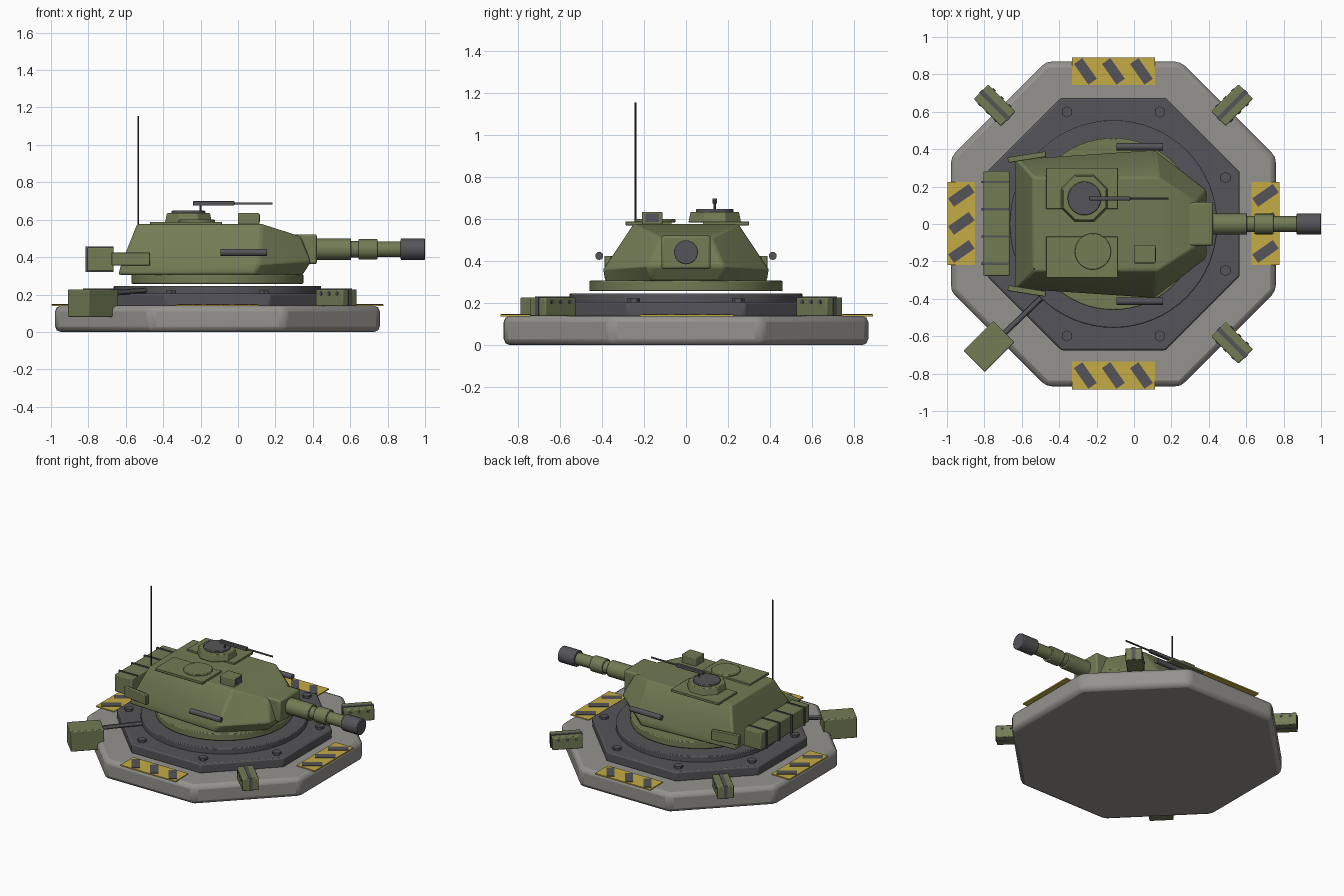
import bpy, bmesh, math
from mathutils import Matrix, Vector

cube = bpy.data.objects.get("Cube")
if cube:
    bpy.data.objects.remove(cube)


def material(name, color):
    m = bpy.data.materials.new(name)
    m.use_nodes = True
    m.diffuse_color = (*color, 1)
    m.node_tree.nodes["Principled BSDF"].inputs["Base Color"].default_value = (*color, 1)
    return m


OLIVE = material("olive paint", (0.17, 0.20, 0.09))
CONCRETE = material("concrete", (0.30, 0.29, 0.27))
STEEL = material("dark steel", (0.09, 0.09, 0.10))
YELLOW = material("hazard yellow", (0.56, 0.41, 0.06))
BLACK = material("antenna black", (0.03, 0.03, 0.035))
CX = -0.11  # centre of the platform along x


def finish(name, bm, mat, bevel=0.0, segments=2):
    mesh = bpy.data.meshes.new(name)
    bmesh.ops.recalc_face_normals(bm, faces=bm.faces)
    bm.to_mesh(mesh)
    bm.free()
    ob = bpy.data.objects.new(name, mesh)
    bpy.context.collection.objects.link(ob)
    mesh.materials.append(mat)
    if bevel:
        mod = ob.modifiers.new("Bevel", 'BEVEL')
        mod.width, mod.segments = bevel, segments
        mod.limit_method, mod.angle_limit = 'ANGLE', math.radians(25)
    bpy.ops.object.select_all(action='DESELECT')
    ob.select_set(True)
    bpy.context.view_layer.objects.active = ob
    bpy.ops.object.shade_smooth_by_angle(angle=math.radians(30))
    return ob


def box(name, center, size, mat, angle=0.0, bevel=0.0):
    bm = bmesh.new()
    m = (Matrix.Translation(center) @ Matrix.Rotation(angle, 4, 'Z')
         @ Matrix.Diagonal((*size, 1)))
    bmesh.ops.create_cube(bm, size=1, matrix=m)
    return finish(name, bm, mat, bevel)


def rod(name, start, end, radius, mat, sides=24, bevel=0.0, tip=None, twist=0.0):
    """Cylinder or cone frustum between two points."""
    a, b = Vector(start), Vector(end)
    bm = bmesh.new()
    m = (Matrix.Translation((a + b) / 2) @ (b - a).to_track_quat('Z', 'Y').to_matrix().to_4x4()
         @ Matrix.Rotation(twist, 4, 'Z'))
    bmesh.ops.create_cone(bm, cap_ends=True, segments=sides, radius1=radius,
                          radius2=radius if tip is None else tip,
                          depth=(b - a).length, matrix=m)
    return finish(name, bm, mat, bevel)


def disc(name, x, y, z0, z1, radius, mat, sides=48, **kw):
    return rod(name, (x, y, z0), (x, y, z1), radius, mat, sides, **kw)


EIGHTH = math.pi / 8
OCT = 1 / math.cos(EIGHTH)  # flat-to-corner ratio of an octagon

# Platform
disc("concrete_base", CX, 0, 0, 0.14, 0.868 * OCT, CONCRETE, 8, twist=EIGHTH, bevel=0.03)
disc("steel_plate", CX, 0, 0.135, 0.205, 0.675 * OCT, STEEL, 8, twist=EIGHTH, bevel=0.01)
disc("bearing_ring", CX, 0, 0.2, 0.246, 0.555, STEEL, 64, bevel=0.006)
disc("turret_ring", CX, 0, 0.257, 0.307, 0.46, OLIVE, 64, bevel=0.006)
for i in range(8):
    a = EIGHTH + i * math.pi / 4
    disc("plate_bolt", CX + 0.648 * math.cos(a), 0.648 * math.sin(a),
         0.2, 0.222, 0.03, STEEL, 6)

# Hazard plates with slanted stripes on the four straight sides
for i in range(4):
    turn = Matrix.Translation((CX, 0.003, 0)) @ Matrix.Rotation(i * math.pi / 2, 4, 'Z')
    box("hazard_plate", turn @ Vector((0, -0.813, 0.142)), (0.445, 0.148, 0.009), YELLOW,
        i * math.pi / 2)
    for s in (-0.15, 0, 0.15):
        box("hazard_stripe", turn @ Vector((s, -0.813, 0.1465)), (0.055, 0.135, 0.006),
            STEEL, i * math.pi / 2 + math.radians(35))

# Small strapped crates on three diagonal sides
for sx, sy in ((1, 1), (1, -1), (-1, 1)):
    ang = math.atan2(sy, sx)
    place = Matrix.Translation((CX + sx * 0.635, sy * 0.635, 0)) @ Matrix.Rotation(ang, 4, 'Z')
    box("crate", place @ Vector((0, 0, 0.183)), (0.205, 0.11, 0.09), OLIVE, ang, 0.006)
    box("crate_strap", place @ Vector((0, 0, 0.185)), (0.213, 0.024, 0.094), STEEL, ang)
    for side in (-1, 1):
        for t in (-0.06, 0, 0.06):
            rod("crate_stud", place @ Vector((t, side * 0.05, 0.205)),
                place @ Vector((t, side * 0.06, 0.205)), 0.01, STEEL, 8)

# Power box with its conduit on the remaining diagonal
box("power_box", (-0.775, -0.655, 0.154), (0.225, 0.16, 0.148), OLIVE, math.pi / 4, 0.006)
rod("power_conduit", (-0.72, -0.61, 0.205), (-0.48, -0.38, 0.222), 0.015, STEEL, 12)

# Turret shell: convex hull of mirrored corner points
corners = [(-0.64, 0.345, 0.305), (0.09, 0.385, 0.305), (0.345, 0.16, 0.305),
           (-0.625, 0.345, 0.36), (0.11, 0.395, 0.36), (0.39, 0.18, 0.375),
           (-0.54, 0.25, 0.576), (0.13, 0.25, 0.576), (0.335, 0.12, 0.51)]
bm = bmesh.new()
for x, y, z in corners:
    for side in (-1, 1):
        bm.verts.new((x, side * y, z))
bmesh.ops.convex_hull(bm, input=bm.verts)
bmesh.ops.dissolve_limit(bm, angle_limit=math.radians(4), verts=bm.verts, edges=bm.edges)
finish("turret_shell", bm, OLIVE, 0.012)

# Gun
GZ = 0.442
box("gun_mantlet", (0.35, 0, GZ), (0.145, 0.235, 0.16), OLIVE, bevel=0.012)
for name, x0, x1, r, mat in (("barrel_sleeve", 0.42, 0.605, 0.057, OLIVE),
                             ("barrel_neck", 0.6, 0.65, 0.044, OLIVE),
                             ("bore_evacuator", 0.645, 0.745, 0.055, OLIVE),
                             ("barrel", 0.74, 0.875, 0.042, OLIVE),
                             ("muzzle", 0.87, 1.0, 0.057, STEEL)):
    rod(name, (x0, 0, GZ), (x1, 0, GZ), r, mat, 24, bevel=0.004)

# Rear stowage bin with straps
box("stowage_bin", (-0.735, 0.003, 0.388), (0.14, 0.56, 0.126), OLIVE, bevel=0.006)
for y in (-0.213, -0.067, 0.079, 0.225):
    box("bin_strap", (-0.74, y, 0.388), (0.15, 0.012, 0.136), STEEL)

# Side boxes and launcher tubes
for side in (-1, 1):
    box("side_box", (-0.573, side * 0.358, 0.39), (0.205, 0.03, 0.07), OLIVE,
        side * math.radians(9), 0.004)
    rod("side_tube", (-0.093, side * 0.413, 0.425), (0.155, side * 0.413, 0.425),
        0.019, STEEL, 16)

# Roof: hatch plates, cupola, round hatch and sight
for y in (0.19, -0.178):
    box("roof_plate", (-0.278, y, 0.58), (0.385, 0.22, 0.018), OLIVE, bevel=0.003)
disc("cupola", -0.265, 0.137, 0.585, 0.635, 0.125 * OCT, OLIVE, 8, twist=EIGHTH,
     tip=0.115 * OCT, bevel=0.004)
disc("cupola_hatch", -0.265, 0.137, 0.63, 0.648, 0.09, STEEL, 32, bevel=0.004)
disc("round_hatch", -0.22, -0.147, 0.585, 0.6, 0.097, OLIVE, 32, bevel=0.004)
box("sight", (0.057, -0.161, 0.6), (0.115, 0.098, 0.07), OLIVE, bevel=0.006)
box("sight_window", (0.115, -0.161, 0.607), (0.006, 0.066, 0.04), STEEL)

# Machine gun and antenna
box("machine_gun_body", (-0.13, 0.137, 0.687), (0.22, 0.022, 0.024), STEEL, bevel=0.003)
rod("machine_gun_barrel", (-0.03, 0.137, 0.687), (0.185, 0.137, 0.687), 0.006, STEEL, 12)
rod("machine_gun_mount", (-0.2, 0.137, 0.64), (-0.2, 0.137, 0.68), 0.006, STEEL, 8)
disc("antenna", -0.533, -0.24, 0.56, 1.155, 0.005, BLACK, 8)
